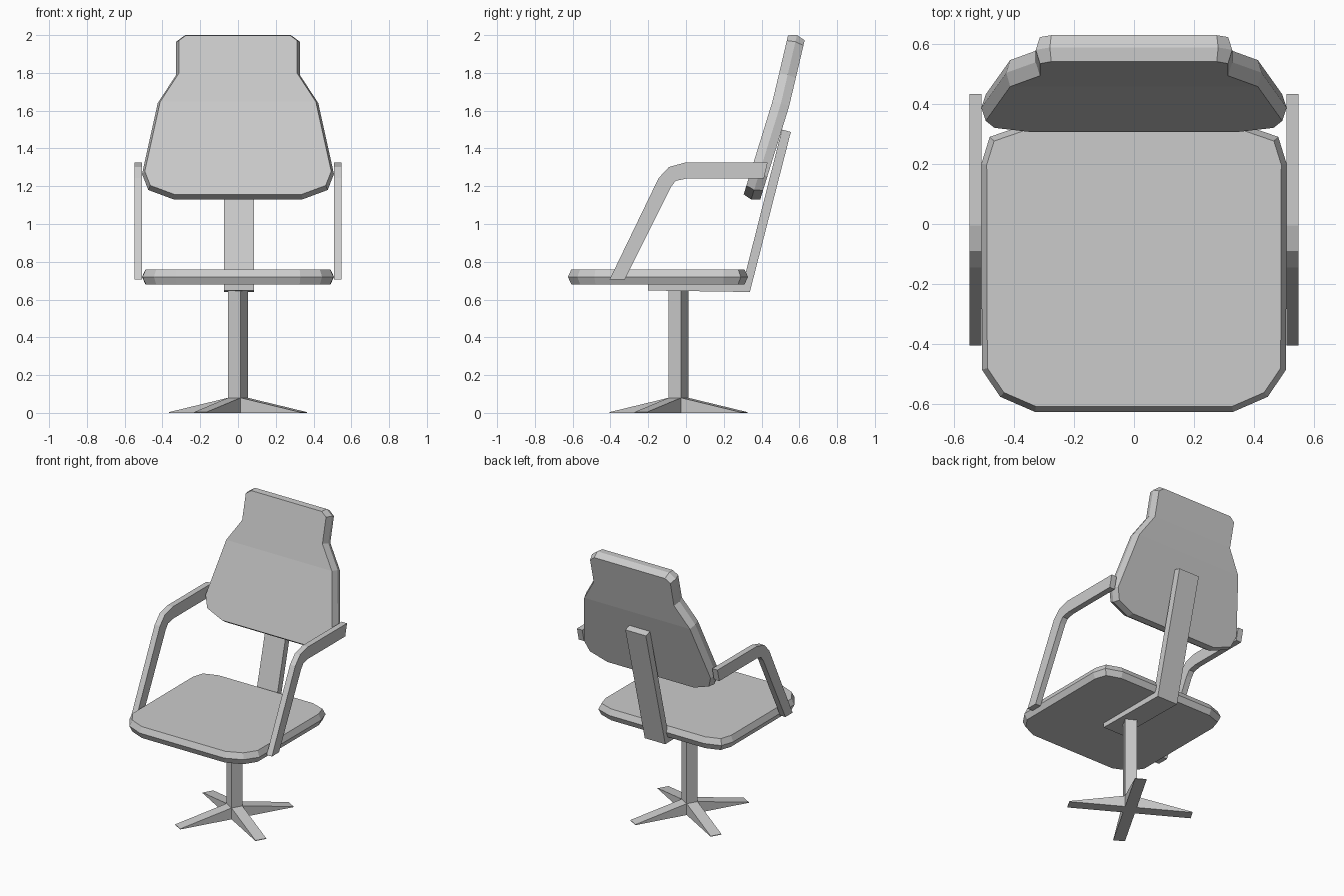
import bpy, bmesh, math
from mathutils import Vector, Matrix

if "Cube" in bpy.data.objects:
    bpy.data.objects.remove(bpy.data.objects["Cube"])


def finish(name, bm, loc=(0, 0, 0)):
    bmesh.ops.recalc_face_normals(bm, faces=bm.faces)
    me = bpy.data.meshes.new(name)
    bm.to_mesh(me)
    bm.free()
    ob = bpy.data.objects.new(name, me)
    ob.location = loc
    bpy.context.collection.objects.link(ob)
    return ob


def prism(name, profile, x0, x1, loc=(0, 0, 0), turn=0):
    """Extrude a side (y, z) profile from x0 to x1."""
    bm = bmesh.new()
    face = bm.faces.new([bm.verts.new((x0, y, z)) for y, z in profile])
    ext = bmesh.ops.extrude_face_region(bm, geom=[face])["geom"]
    bmesh.ops.translate(bm, vec=(x1 - x0, 0, 0),
                        verts=[g for g in ext if isinstance(g, bmesh.types.BMVert)])
    bmesh.ops.rotate(bm, verts=bm.verts, matrix=Matrix.Rotation(math.radians(turn), 3, 'Z'))
    return finish(name, bm, loc)


def inset(pts, d):
    """Move a counter-clockwise closed outline inwards by d."""
    out = []
    for i, p in enumerate(pts):
        a = (p - pts[i - 1]).normalized()
        b = (pts[(i + 1) % len(pts)] - p).normalized()
        na, nb = Vector((-a.y, a.x)), Vector((-b.y, b.x))
        out.append(p + (na + nb) * d / (1 + na.dot(nb)))
    return out


def cushion(name, half, place, bevel):
    """Padded panel: three rings, the middle one widest, mirrored in x."""
    right = [Vector(p) for p in half]
    outline = right + [Vector((-p.x, p.y)) for p in reversed(right)]
    n, rows = len(outline), len(right)
    bm = bmesh.new()
    rings = []
    for side in (-1, 0, 1):
        pts = inset(outline, bevel * abs(side))
        rings.append([bm.verts.new(place(p.x, p.y, side)) for p in pts])
    for a, b in zip(rings, rings[1:]):
        for i in range(n):
            j = (i + 1) % n
            bm.faces.new((a[i], a[j], b[j], b[i]))
    for r in (rings[0], rings[2]):
        for i in range(rows - 1):
            bm.faces.new((r[i], r[i + 1], r[n - 2 - i], r[n - 1 - i]))
    return finish(name, bm)


# Seat
cushion("seat",
        [(0.33, -0.625), (0.445, -0.575), (0.506, -0.485),
         (0.508, 0.20), (0.48, 0.29), (0.37, 0.328)],
        lambda x, v, s: (x, v, 0.72 + 0.04 * s), 0.018)


# Backrest: leans back, with a slight bend below the headrest
def back_place(x, z, s):
    if z < 1.64:
        y = 0.345 + (z - 1.13) * 0.31
    else:
        y = 0.503 + (z - 1.64) * 0.235
    return (x, y + 0.044 * s, z - 0.013 * s)


cushion("backrest",
        [(0.34, 1.13), (0.475, 1.18), (0.508, 1.265), (0.425, 1.64),
         (0.327, 1.79), (0.327, 1.965), (0.28, 2.0)],
        back_place, 0.014)

# Bent support bar under the seat and behind the backrest
prism("back_support",
      [(-0.20, 0.648), (0.338, 0.64), (0.555, 1.487), (0.508, 1.5),
       (0.30, 0.68), (-0.20, 0.68)], -0.075, 0.085)

# Armrests
arm = [(-0.405, 0.705), (-0.325, 0.705), (-0.08, 1.195), (-0.055, 1.228),
       (0.0, 1.24), (0.412, 1.24), (0.432, 1.325), (-0.005, 1.325),
       (-0.09, 1.302), (-0.145, 1.243)]
for name, sx in (("right_armrest", 1), ("left_armrest", -1)):
    prism(name, arm, sx * 0.507, sx * 0.548)

# Square column
bm = bmesh.new()
bmesh.ops.create_cone(bm, cap_ends=True, segments=4, radius1=0.054, radius2=0.054,
                      depth=0.65,
                      matrix=Matrix.Translation((0, 0, 0.325)) @
                      Matrix.Rotation(math.radians(15), 4, 'Z'))
finish("column", bm, (0, -0.04, 0))

# Four wedge-shaped feet as two crossed bars
for i, turn in enumerate((-30, 60)):
    prism(f"base_bar_{i + 1}",
          [(-0.4, 0), (0.4, 0), (0.4, 0.004), (0.038, 0.08), (-0.038, 0.08), (-0.4, 0.004)],
          -0.038, 0.038, (0, -0.04, 0), turn)
